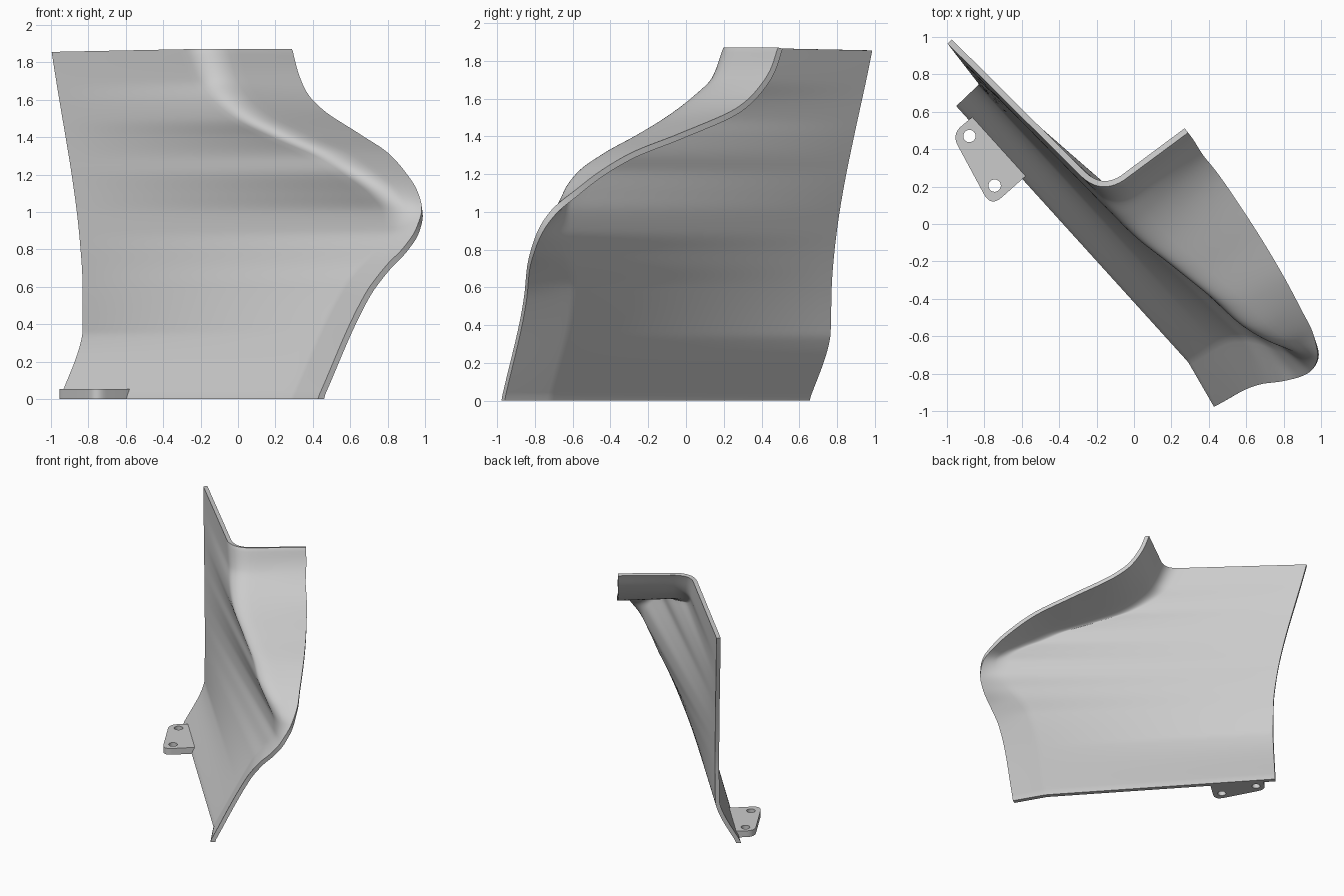
import bpy
import bmesh
import math
from mathutils import Vector

cube = bpy.data.objects.get("Cube")
if cube:
    bpy.data.objects.remove(cube, do_unlink=True)

# One flat grey for everything
grey = bpy.data.materials.new("plain grey")
grey.use_nodes = True
COLOUR = (0.6, 0.6, 0.6, 1)
grey.diffuse_color = COLOUR
grey.node_tree.nodes["Principled BSDF"].inputs["Base Color"].default_value = COLOUR

TOP = 1.87

# Guide lines of the panel, as (height, x, y)
rear_edge = [(0, -.94, .64), (.3, -.83, .745), (.36, -.82, .755), (.6, -.82, .76),
             (.85, -.835, .78), (TOP, -.985, .975)]
crease = [(0, .3, -.73), (.6, .58, -.6), (.7, .66, -.61), (.8, .75, -.64), (.9, .82, -.655),
          (1, .83, -.655), (1.1, .77, -.63), (1.2, .65, -.56), (1.3, .5, -.42),
          (1.4, .28, -.24), (1.5, .08, -.08), (1.6, -.04, .05), (1.7, -.11, .15), (TOP, -.17, .215)]
flange_edge = [(0, .44, -.97), (.55, .69, -.85), (.7, .8, -.835), (.8, .895, -.81), (.9, .96, -.77),
               (1, .985, -.7), (1.1, .955, -.58), (1.2, .89, -.45), (1.3, .8, -.28),
               (1.4, .65, -.03), (1.54, .44, .28), (1.63, .36, .38), (1.75, .31, .46), (TOP, .28, .5)]
fillet_size = [(0, .02, 0), (.6, .03, 0), (1, .06, 0), (1.3, .1, 0), (TOP, .13, 0)]


def slope(keys, i, axis):
    """Slope at a key that never overshoots its neighbours."""
    def rise(j):
        return (keys[j + 1][axis] - keys[j][axis]) / (keys[j + 1][0] - keys[j][0])
    if i == 0:
        return rise(0)
    if i == len(keys) - 1:
        return rise(i - 1)
    a, b = rise(i - 1), rise(i)
    return 2 * a * b / (a + b) if a * b > 0 else 0


def sample(keys, z):
    """Smooth point on a guide line at a height."""
    i = max(j for j in range(len(keys) - 1) if keys[j][0] <= z)
    h = keys[i + 1][0] - keys[i][0]
    t = (z - keys[i][0]) / h
    out = []
    for axis in (1, 2):
        p, q = keys[i][axis], keys[i + 1][axis]
        m, n = slope(keys, i, axis) * h, slope(keys, i + 1, axis) * h
        out.append(p + m * t + (3 * (q - p) - 2 * m - n) * t**2 + (2 * (p - q) + m + n) * t**3)
    return Vector(out)


def section(z):
    """Panel line, rounded crease and flange line at one height."""
    rear, fold, lip = (sample(k, z) for k in (rear_edge, crease, flange_edge))
    size = sample(fillet_size, z).x
    back, out = (rear - fold).normalized(), (lip - fold).normalized()
    size = min(size, (lip - fold).length * .6)
    apex = fold - (back + out) * size / 4
    start, end = apex + back * size, apex + out * size
    pts = [rear.lerp(start, k / 20) for k in range(20)]
    for k in range(11):
        t = k / 10
        pts.append(start.lerp(apex, t).lerp(apex.lerp(end, t), t))
    pts += [end.lerp(lip, k / 6) for k in range(1, 7)]
    drop = .015 * z / TOP
    return [(p.x, p.y, z - drop * max(0, 1 - k / 20)) for k, p in enumerate(pts)]


def finish(obj, angle):
    obj.data.materials.clear()
    obj.data.materials.append(grey)
    bpy.ops.object.select_all(action="DESELECT")
    obj.select_set(True)
    bpy.context.view_layer.objects.active = obj
    bpy.ops.object.shade_smooth_by_angle(angle=math.radians(angle))


# Curved panel with its flange
ROWS = 110
bm = bmesh.new()
grid = [[bm.verts.new(p) for p in section(TOP * r / ROWS)] for r in range(ROWS + 1)]
for low, high in zip(grid, grid[1:]):
    for k in range(len(low) - 1):
        bm.faces.new((low[k], low[k + 1], high[k + 1], high[k]))
mesh = bpy.data.meshes.new("curved_panel")
bm.to_mesh(mesh)
bm.free()
panel = bpy.data.objects.new("curved_panel", mesh)
bpy.context.collection.objects.link(panel)
bpy.context.view_layer.objects.active = panel
panel.select_set(True)
shell = panel.modifiers.new("thickness", "SOLIDIFY")
shell.thickness = .032
shell.offset = 0
bpy.ops.object.modifier_apply(modifier=shell.name)
# Level the foot and the top rim
for v in panel.data.vertices:
    if v.co.z < .012:
        v.co.z = 0
    v.co.z = min(v.co.z, TOP)
finish(panel, 35)


# Mounting bracket: rounded plate with two bolt holes
def rounded(corners):
    pts = []
    for i, (x, y, r) in enumerate(corners):
        p = Vector((x, y))
        a = (Vector(corners[i - 1][:2]) - p).normalized() * r
        b = (Vector(corners[(i + 1) % len(corners)][:2]) - p).normalized() * r
        steps = 8 if r else 0
        for k in range(steps + 1):
            t = k / max(steps, 1)
            pts.append((p + a).lerp(p, t).lerp(p.lerp(p + b, t), t))
    return pts


def circle(x, y, r):
    turn = math.tau / 24
    return [(x + r * math.cos(k * turn), y + r * math.sin(k * turn)) for k in range(24)]


outline = curve = bpy.data.curves.new("mounting_bracket", "CURVE")
curve.dimensions = "2D"
curve.fill_mode = "BOTH"
curve.extrude = .026
plate = rounded([(-.855, .58, 0), (-.975, .48, .07), (-.765, .09, .08), (-.575, .26, 0)])
for loop in (plate, circle(-.88, .47, .033), circle(-.745, .205, .033)):
    spline = curve.splines.new("POLY")
    spline.points.add(len(loop) - 1)
    for point, p in zip(spline.points, loop):
        point.co = (p[0], p[1], 0, 1)
    spline.use_cyclic_u = True
bracket = bpy.data.objects.new("mounting_bracket", curve)
bracket.location.z = .026
bpy.context.collection.objects.link(bracket)
bpy.ops.object.select_all(action="DESELECT")
bracket.select_set(True)
bpy.context.view_layer.objects.active = bracket
bpy.ops.object.convert(target="MESH")
bracket = bpy.context.view_layer.objects.active
bm = bmesh.new()
bm.from_mesh(bracket.data)
bmesh.ops.remove_doubles(bm, verts=bm.verts, dist=.0005)
bmesh.ops.recalc_face_normals(bm, faces=bm.faces)
bm.to_mesh(bracket.data)
bm.free()
finish(bracket, 35)
